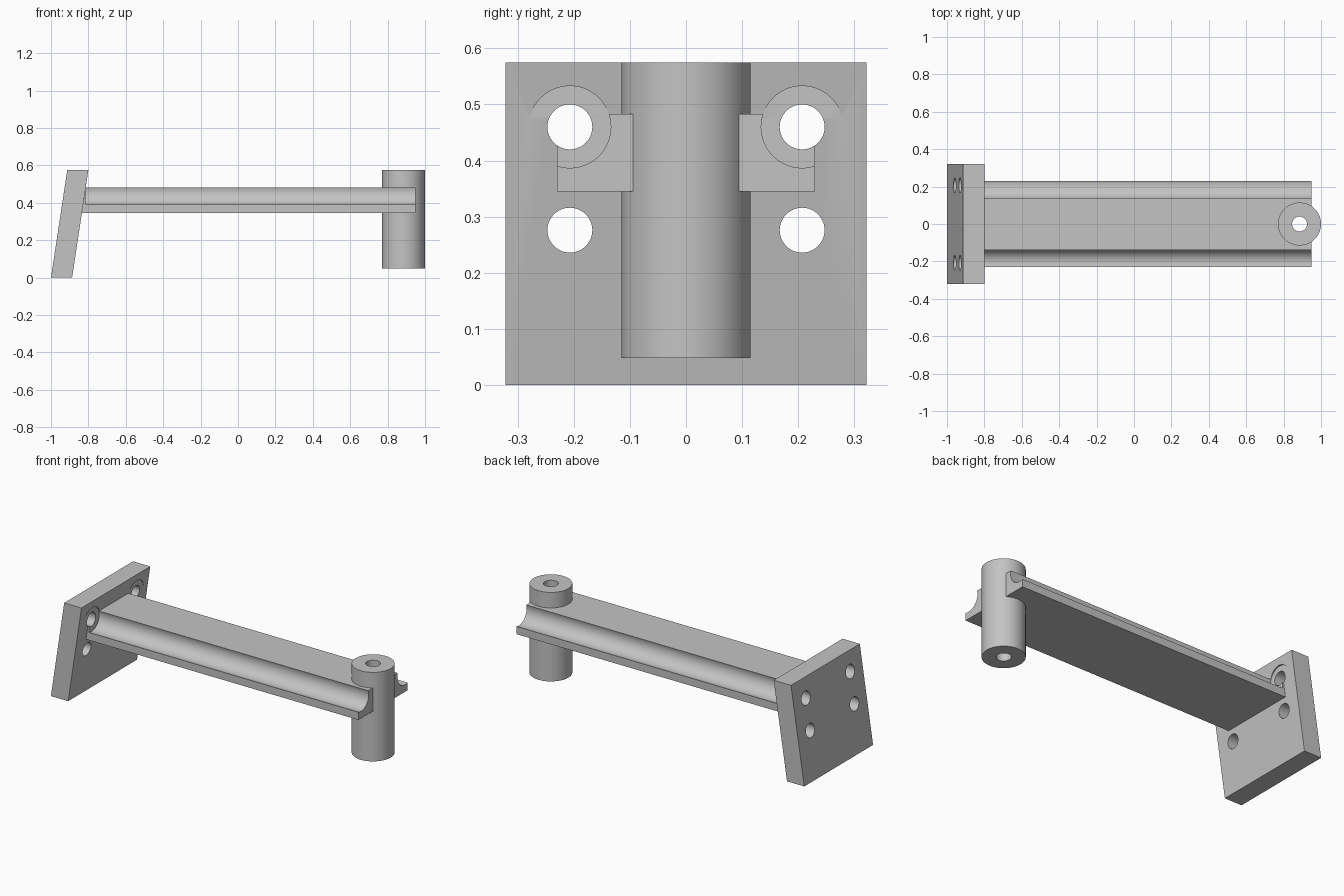
import bpy
import bmesh
from math import pi

if "Cube" in bpy.data.objects:
    bpy.data.objects.remove(bpy.data.objects["Cube"], do_unlink=True)

COLOUR = (0.55, 0.55, 0.55, 1.0)
grey = bpy.data.materials.new("plain_grey")
grey.use_nodes = True
grey.diffuse_color = COLOUR
grey.node_tree.nodes["Principled BSDF"].inputs["Base Color"].default_value = COLOUR

TOP = 0.575
HOLE_R, BORE_R, POST_R = 0.04, 0.073, 0.115
POST_X = 0.885
HOLE_Y, UPPER_Z, LOWER_Z = 0.207, 0.46, 0.276
BORE_X = -0.815


def face_x(z):
    """x of the sloping plate's inner face at height z."""
    return -0.887 + 0.087 * z / TOP


def side_profile(name, points, half_width):
    """Extrude an x-z outline across y."""
    bm = bmesh.new()
    face = bm.faces.new([bm.verts.new((x, -half_width, z)) for x, z in points])
    ext = bmesh.ops.extrude_face_region(bm, geom=[face])
    moved = [v for v in ext["geom"] if isinstance(v, bmesh.types.BMVert)]
    bmesh.ops.translate(bm, verts=moved, vec=(0, 2 * half_width, 0))
    bmesh.ops.recalc_face_normals(bm, faces=bm.faces)
    mesh = bpy.data.meshes.new(name)
    bm.to_mesh(mesh)
    bm.free()
    obj = bpy.data.objects.new(name, mesh)
    bpy.context.collection.objects.link(obj)
    mesh.materials.append(grey)
    return obj


def cylinder(name, radius, length, centre, along_x=False):
    bpy.ops.mesh.primitive_cylinder_add(
        vertices=72, radius=radius, depth=length, location=centre,
        rotation=(0, pi / 2 if along_x else 0, 0))
    obj = bpy.context.object
    obj.name = name
    obj.data.materials.append(grey)
    return obj


def select_only(obj):
    bpy.ops.object.select_all(action="DESELECT")
    obj.select_set(True)
    bpy.context.view_layer.objects.active = obj


def cut(obj, cutter):
    """Subtract a helper from a part, then remove the helper."""
    cutter.hide_render = True
    mod = obj.modifiers.new("cut", "BOOLEAN")
    mod.operation = "DIFFERENCE"
    mod.solver = "EXACT"
    mod.object = cutter
    select_only(obj)
    bpy.ops.object.modifier_apply(modifier=mod.name)
    bpy.data.objects.remove(cutter, do_unlink=True)


# Sloping mounting plate
plate = side_profile("mounting_plate", [
    (-1, 0), (face_x(0), 0), (face_x(TOP), TOP), (-0.913, TOP)], 0.322)

# Flat arm whose root follows the plate's slope
arm = side_profile("arm", [
    (face_x(0.345), 0.345), (0.95, 0.345),
    (0.95, 0.483), (face_x(0.483), 0.483)], 0.23)

# Upright sleeve at the free end
sleeve = cylinder("sleeve", POST_R, TOP - 0.048, (POST_X, 0, (TOP + 0.048) / 2))
cut(arm, cylinder("socket_cutter", POST_R, 1, (POST_X, 0, 0.4)))
cut(sleeve, cylinder("sleeve_bore_cutter", HOLE_R, 1, (POST_X, 0, 0.3)))

# Screw holes, with driver grooves running along both sides of the arm
for side in (-1, 1):
    y = side * HOLE_Y
    for part in (plate, arm):
        cut(part, cylinder("groove_cutter", BORE_R, 2,
                           (BORE_X + 1, y, UPPER_Z), True))
        cut(part, cylinder("upper_hole_cutter", HOLE_R, 1,
                           (-0.9, y, UPPER_Z), True))
    cut(plate, cylinder("lower_hole_cutter", HOLE_R, 1, (-0.9, y, LOWER_Z), True))

for part in (plate, arm, sleeve):
    select_only(part)
    bpy.ops.object.shade_smooth_by_angle(angle=pi / 6)
